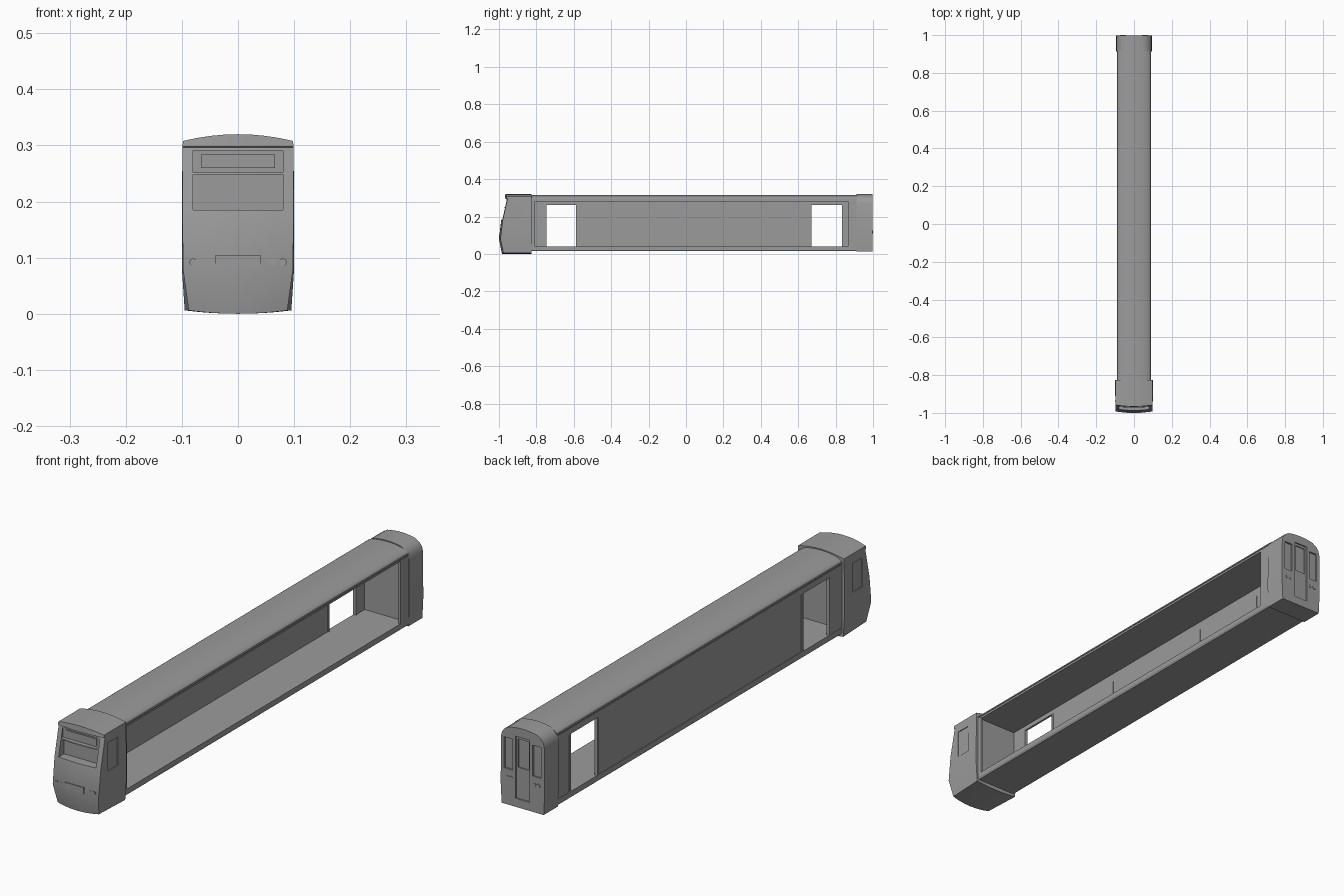
import bpy, bmesh, math

if "Cube" in bpy.data.objects:
    bpy.data.objects.remove(bpy.data.objects["Cube"])

GREY = (0.33, 0.33, 0.33, 1)
mat = bpy.data.materials.new("plain grey")
mat.use_nodes = True
mat.diffuse_color = GREY
mat.node_tree.nodes["Principled BSDF"].inputs["Base Color"].default_value = GREY


def finish(name, bm):
    bmesh.ops.recalc_face_normals(bm, faces=bm.faces)
    me = bpy.data.meshes.new(name)
    bm.to_mesh(me)
    bm.free()
    me.materials.append(mat)
    ob = bpy.data.objects.new(name, me)
    bpy.context.collection.objects.link(ob)
    return ob


def box(name, x, y, z):
    bm = bmesh.new()
    bmesh.ops.create_cube(bm, size=1)
    for v in bm.verts:
        for i, (a, b) in enumerate((x, y, z)):
            v.co[i] = a if v.co[i] < 0 else b
    return finish(name, bm)


def disc(name, x, y, z, r, depth):
    bm = bmesh.new()
    bmesh.ops.create_cone(bm, cap_ends=True, segments=20, radius1=r, radius2=r, depth=depth)
    ob = finish(name, bm)
    ob.rotation_euler = (math.pi / 2, 0, 0)
    ob.location = (x, y, z)
    return ob


def extrude(name, profile, y0, y1):
    """Sweep an x-z outline along y."""
    bm = bmesh.new()
    ends = [[bm.verts.new((x, y, z)) for x, z in profile] for y in (y0, y1)]
    n = len(profile)
    for ring in ends:
        bm.faces.new(ring)
    for i in range(n):
        j = (i + 1) % n
        bm.faces.new((ends[0][i], ends[0][j], ends[1][j], ends[1][i]))
    return finish(name, bm)


def cab_block(name, rows, y_back, bulge, cols=8):
    """Rows of (z, front half width, back half width, front y, sag of the row)."""
    bm = bmesh.new()
    grids = []
    for back in (False, True):
        grid = []
        for z, wf, wb, yf, sag in rows:
            line = []
            for c in range(cols + 1):
                t = 2 * c / cols - 1
                y = y_back if back else yf + bulge * t * t
                line.append(bm.verts.new(((wb if back else wf) * t, y, z + sag * t * t)))
            grid.append(line)
        grids.append(grid)
        for a, b in zip(grid, grid[1:]):
            for c in range(cols):
                bm.faces.new((a[c], a[c + 1], b[c + 1], b[c]))
    f, k = grids
    for r in range(len(rows) - 1):
        for c in (0, cols):
            bm.faces.new((f[r][c], f[r + 1][c], k[r + 1][c], k[r][c]))
    for r in (0, -1):
        for c in range(cols):
            bm.faces.new((f[r][c], f[r][c + 1], k[r][c + 1], k[r][c]))
    return finish(name, bm)


def cut(target, x, y, z):
    cutter = box(target.name + "_cutter", x, y, z)
    cutter.hide_render = True
    cutter.hide_set(True)
    mod = target.modifiers.new("recess", "BOOLEAN")
    mod.operation, mod.solver, mod.object = "DIFFERENCE", "EXACT", cutter
    bpy.context.view_layer.objects.active = target
    bpy.ops.object.modifier_apply(modifier=mod.name)
    bpy.data.objects.remove(cutter)


def smooth(ob, angle=25):
    bpy.ops.object.select_all(action="DESELECT")
    ob.select_set(True)
    bpy.context.view_layer.objects.active = ob
    bpy.ops.object.shade_smooth_by_angle(angle=math.radians(angle))


# Driving cab with raked nose and a small brow over the windscreen
cab = cab_block("front_cab", [
    (0.0, 0.088, 0.095, -0.984, 0.006),
    (0.08, 0.098, 0.1, -1.0, 0),
    (0.18, 0.099, 0.1, -0.988, 0),
    (0.296, 0.099, 0.099, -0.962, 0),
    (0.298, 0.099, 0.099, -0.968, 0),
    (0.32, 0.098, 0.098, -0.966, -0.012)], -0.825, 0.008)
cut(cab, (-0.08, 0.08), (-1.1, -0.949), (0.185, 0.248))   # windscreen
cut(cab, (-0.08, 0.08), (-1.1, -0.955), (0.252, 0.291))   # destination box
for s in (-1, 1):
    cut(cab, sorted((s * 0.096, s * 0.2)), (-0.935, -0.875), (0.16, 0.27))
smooth(cab)
box("destination_panel", (-0.066, 0.066), (-0.958, -0.95), (0.26, 0.284))
box("coupler_panel", (-0.04, 0.04), (-1.0, -0.985), (0.081, 0.105))

# Rear end with rounded shoulders
rear = cab_block("rear_cab", [
    (0.012, 0.09, 0.09, 0.998, 0),
    (0.09, 0.094, 0.094, 0.998, 0),
    (0.27, 0.093, 0.093, 0.998, 0),
    (0.292, 0.088, 0.088, 0.998, -0.003),
    (0.306, 0.078, 0.078, 0.998, -0.004),
    (0.32, 0.06, 0.06, 0.998, -0.007)], 0.912, 0)
cut(rear, (-0.03, 0.03), (0.993, 1.1), (0.045, 0.285))    # gangway door
cut(rear, (-0.023, 0.023), (0.989, 1.1), (0.165, 0.275))  # door window
for s in (-1, 1):
    cut(rear, sorted((s * 0.043, s * 0.079)), (0.991, 1.1), (0.15, 0.27))
smooth(rear)

# Paired lamps at both ends
for side, s in (("left", 1), ("right", -1)):
    for n, x in enumerate((0.062, 0.08)):
        disc(f"head_lamp_{side}_{n}", s * x, -0.99, 0.092, 0.0065, 0.012)
    for n, x in enumerate((0.05, 0.067)):
        disc(f"tail_lamp_{side}_{n}", s * x, 0.996, 0.118, 0.0075, 0.008)

# Floor and arched roof running between the ends
Y0, Y1 = -0.83, 0.915
extrude("floor", [(-0.086, 0.015), (0.086, 0.015), (0.09, 0.022), (0.09, 0.04),
                  (-0.09, 0.04), (-0.09, 0.022)], Y0, Y1)
arch = [(0.088 * math.sin(a), 0.292 + 0.024 * math.cos(a))
        for a in (math.pi * (i / 20 - 0.5) for i in range(21))]
smooth(extrude("roof", arch + [(0.088, 0.28), (-0.088, 0.28)], Y0, Y1))
for s in (-1, 1):
    box("gutter", sorted((s * 0.086, s * 0.091)), (Y0, Y1), (0.288, 0.293))

# Right wall: header, posts and long panel leaving two doorways
WALL = (-0.089, -0.081)
box("wall_header", WALL, (Y0, Y1), (0.262, 0.285))
box("front_wall_post", WALL, (Y0, -0.75), (0.038, 0.265))
box("rear_wall_post", WALL, (0.84, Y1), (0.038, 0.265))
box("long_wall_panel", (-0.087, -0.081), (-0.58, 0.67), (0.038, 0.265))
for y in (-0.75, -0.583, 0.667, 0.837):
    box("door_jamb", (-0.091, -0.079), (y - 0.004, y + 0.004), (0.04, 0.262))

# Interior window panels on the long wall
for y0, y1 in ((-0.52, -0.22), (-0.13, 0.3), (0.38, 0.64)):
    box("window_panel", (-0.082, -0.079), (y0, y1), (0.16, 0.245))

# Bulkheads and frames closing the open left side
box("front_bulkhead", (-0.088, 0.088), (Y0, -0.815), (0.03, 0.285))
box("rear_bulkhead", (-0.088, 0.088), (0.89, Y1), (0.03, 0.285))
box("front_side_frame", (0.082, 0.09), (Y0, -0.808), (0.03, 0.285))
box("rear_side_frame", (0.082, 0.09), (0.865, Y1), (0.03, 0.285))
